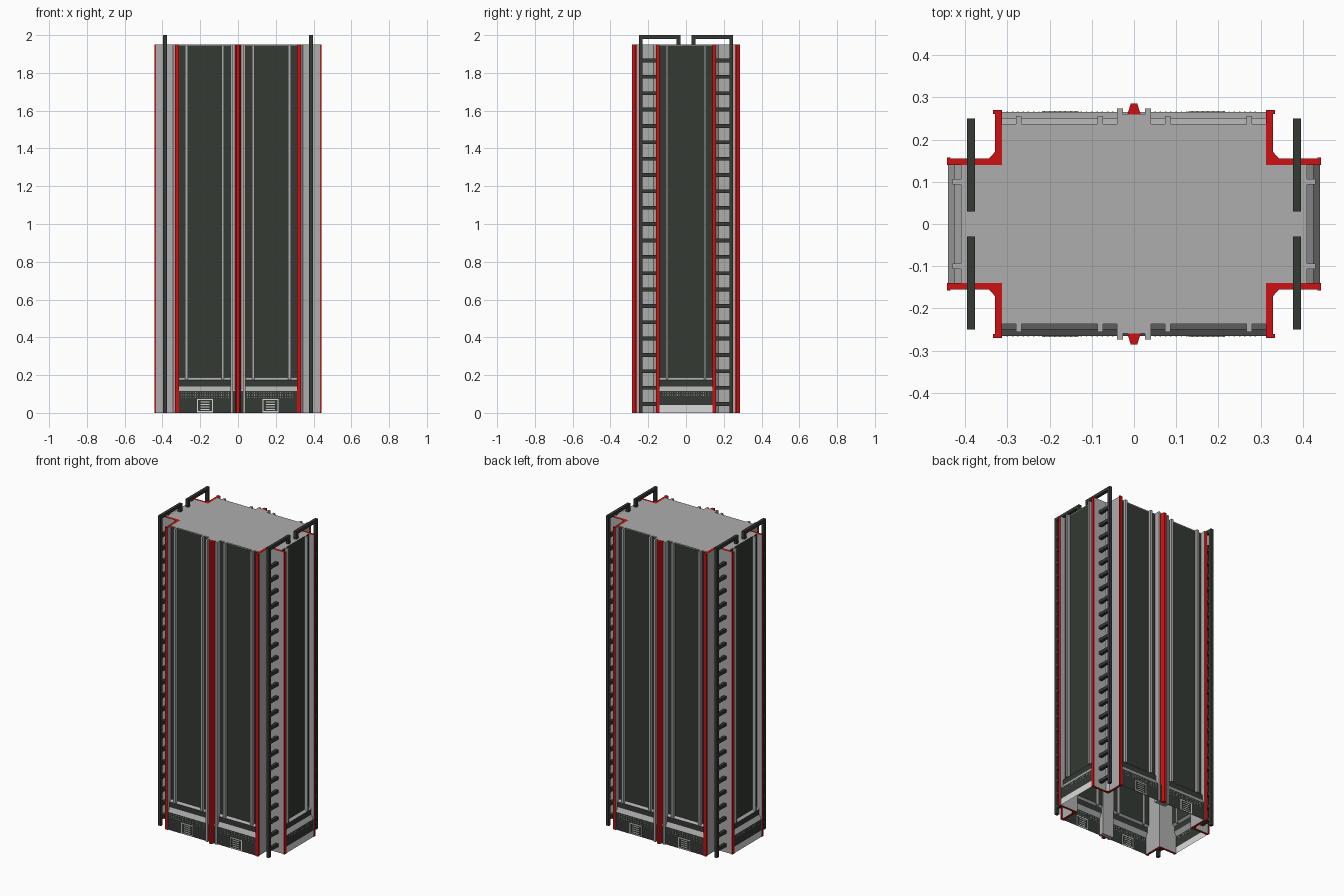
import bpy, bmesh
from mathutils import Vector

if "Cube" in bpy.data.objects:
    bpy.data.objects.remove(bpy.data.objects["Cube"])


def material(name, rgb):
    m = bpy.data.materials.new(name)
    m.diffuse_color = (*rgb, 1)
    m.use_nodes = True
    m.node_tree.nodes["Principled BSDF"].inputs["Base Color"].default_value = m.diffuse_color
    return m


GREY = material("steel_grey", (0.42, 0.42, 0.42))
DARK = material("dark_green_grey", (0.033, 0.041, 0.033))
RED = material("signal_red", (0.62, 0.005, 0.006))
LIGHT = material("light_grey", (0.70, 0.70, 0.70))
TOP = 1.95


def finish(name, bm, mats, recalc=True):
    if recalc:
        bmesh.ops.recalc_face_normals(bm, faces=bm.faces)
    me = bpy.data.meshes.new(name)
    bm.to_mesh(me)
    bm.free()
    for m in mats:
        me.materials.append(m)
    ob = bpy.data.objects.new(name, me)
    bpy.context.collection.objects.link(ob)
    return ob


def add_box(bm, a, b):
    """Box between two opposite corners."""
    vs = [bm.verts.new((x, y, z)) for x in (a[0], b[0]) for y in (a[1], b[1]) for z in (a[2], b[2])]
    for f in ((0, 1, 3, 2), (4, 5, 7, 6), (0, 1, 5, 4), (2, 3, 7, 6), (0, 2, 6, 4), (1, 3, 7, 5)):
        bm.faces.new([vs[i] for i in f])


def prism(name, pts, z0, z1, mats, rule=lambda i: 0):
    """Upright prism; rule gives the material of each side face."""
    bm = bmesh.new()
    lo = [bm.verts.new((x, y, z0)) for x, y in pts]
    hi = [bm.verts.new((x, y, z1)) for x, y in pts]
    bm.faces.new(lo)
    bm.faces.new(hi)
    n = len(pts)
    for i in range(n):
        j = (i + 1) % n
        bm.faces.new((lo[i], lo[j], hi[j], hi[i])).material_index = rule(i)
    return finish(name, bm, mats)


def place(axis, sign, along, out, z):
    """Point on a wall: axis 1 faces +-y, axis 0 faces +-x."""
    return (along, sign * out, z) if axis else (sign * out, along, z)


def wall(name, axis, sign, half, profile, colours):
    """Thin stepped wall sheet swept sideways from a height profile."""
    bm = bmesh.new()
    rows = [[bm.verts.new(place(axis, sign, s * half, o, z)) for s in (-1, 1)] for o, z in profile]
    outward = Vector(place(axis, sign, 0, 1, 0.3))
    for (a, b), (c, d), col in zip(rows, rows[1:], colours):
        f = bm.faces.new((a, b, d, c))
        f.material_index = col
        f.normal_update()
        if f.normal.dot(outward) < 0:
            f.normal_flip()
    finish(name, bm, (DARK, GREY, LIGHT), recalc=False)


def wall_boxes(name, axis, sign, boxes, mat):
    """Boxes on a wall given as (along0, along1, out0, out1, z0, z1)."""
    bm = bmesh.new()
    for a0, a1, o0, o1, z0, z1 in boxes:
        add_box(bm, place(axis, sign, a0, o0, z0), place(axis, sign, a1, o1, z1))
    finish(name, bm, (mat,))


def dot_grid(a0, a1, out, heights, skip=lambda a: False, step=0.0125, r=0.0017):
    boxes = []
    for k in range(int((a1 - a0) / step) + 1):
        a = a0 + k * step
        if not skip(a):
            boxes += [(a - r, a + r, out - 0.001, out + 0.001, z - r, z + r) for z in heights]
    return boxes


# roof plate, cross shaped
w, d, W, D = 0.313, 0.237, 0.41, 0.14
prism("roof", [(-w, -d), (w, -d), (w, -D), (W, -D), (W, D), (w, D),
               (w, d), (-w, d), (-w, D), (-W, D), (-W, -D), (-w, -D)], TOP - 0.005, TOP, (GREY,))

for s in (-1, 1):
    tag = "front" if s < 0 else "back"
    # long walls with stepped skirt
    wall(tag + "_wall", 1, s, 0.313,
         [(0.265, 0), (0.265, 0.115), (0.25, 0.14), (0.25, 0.175), (0.237, 0.187), (0.237, TOP)],
         (0, 1, 0, 1, 0))
    wall_boxes(tag + "_ribs", 1, s,
               [(x - 0.007, x + 0.007, 0.236, 0.256, 0.178, TOP) for x in (-0.273, -0.08, 0.08, 0.273)], GREY)
    # centre channel and red wedge rail
    half = [(0.04, 0.236), (0.04, 0.273), (0.026, 0.273), (0.026, 0.259)]
    prism(tag + "_centre_channel", [(x, s * y) for x, y in half] +
          [(-x, s * y) for x, y in reversed(half)], 0, TOP, (GREY,))
    prism(tag + "_centre_rail", [(0.016, s * 0.258), (0.008, s * 0.285),
                                 (-0.008, s * 0.285), (-0.016, s * 0.258)], 0, TOP, (RED,))
    # skirt vents: frame with slats
    vents = []
    for c in (-0.175, 0.172):
        for e in (-1, 1):
            vents.append((c + e * 0.04 - 0.003, c + e * 0.04 + 0.003, 0.264, 0.268, 0.004, 0.072))
            vents.append((c - 0.043, c + 0.043, 0.264, 0.268, 0.038 + e * 0.032 - 0.003, 0.038 + e * 0.032 + 0.003))
        for k in range(4):
            vents.append((c - 0.024, c + 0.024, 0.264, 0.268, 0.016 + k * 0.013, 0.021 + k * 0.013))
    wall_boxes(tag + "_vents", 1, s, vents, LIGHT)
    # perforated skirt rows
    wall_boxes(tag + "_perforations", 1, s,
               dot_grid(-0.3, 0.3, 0.265, (0.083, 0.095, 0.106), lambda a: abs(a) < 0.045), LIGHT)

    # narrow end walls
    tag = "left" if s < 0 else "right"
    wall(tag + "_wall", 0, s, 0.141,
         [(0.44, 0), (0.44, 0.042), (0.44, 0.115), (0.425, 0.14), (0.425, 0.175), (0.41, 0.187), (0.41, TOP)],
         (2, 0, 1, 0, 1, 0))
    wall_boxes(tag + "_ribs", 0, s,
               [(y - 0.006, y + 0.006, 0.409, 0.43, 0.178, TOP) for y in (-0.1, 0.1)], GREY)
    wall_boxes(tag + "_perforations", 0, s, dot_grid(-0.12, 0.12, 0.44, (0.095, 0.106)), LIGHT)

# corner posts and ladders, mirrored to all four corners
corner = [(.313, .14), (.443, .14), (.443, .158), (.435, .158), (.435, .155), (.344, .155),
          (.329, .171), (.329, .26), (.334, .26), (.334, .27), (.313, .27)]
for sx in (-1, 1):
    for sy in (-1, 1):
        tag = ("left" if sx < 0 else "right") + ("_front" if sy < 0 else "_back")
        post = prism(tag + "_corner_post", [(sx * x, sy * y) for x, y in corner], 0, TOP, (GREY, RED),
                     lambda i: 1 if i in (1, 2, 3, 7, 8, 9) else 0)
        for f in post.data.polygons:
            if abs(f.normal.z) > 0.9:
                f.material_index = 1
        bm = bmesh.new()
        parts = [(0.23, 0.25, 0, 2.0), (0.05, 0.23, 1.98, 2.0), (0.03, 0.05, TOP - 0.003, 2.0)]
        parts += [(0.154, 0.231, 0.037 + k * 0.0866, 0.057 + k * 0.0866) for k in range(22)]
        for y0, y1, z0, z1 in parts:
            add_box(bm, (sx * 0.377, sy * y0, z0), (sx * 0.396, sy * y1, z1))
        finish(tag + "_ladder", bm, (DARK,))
